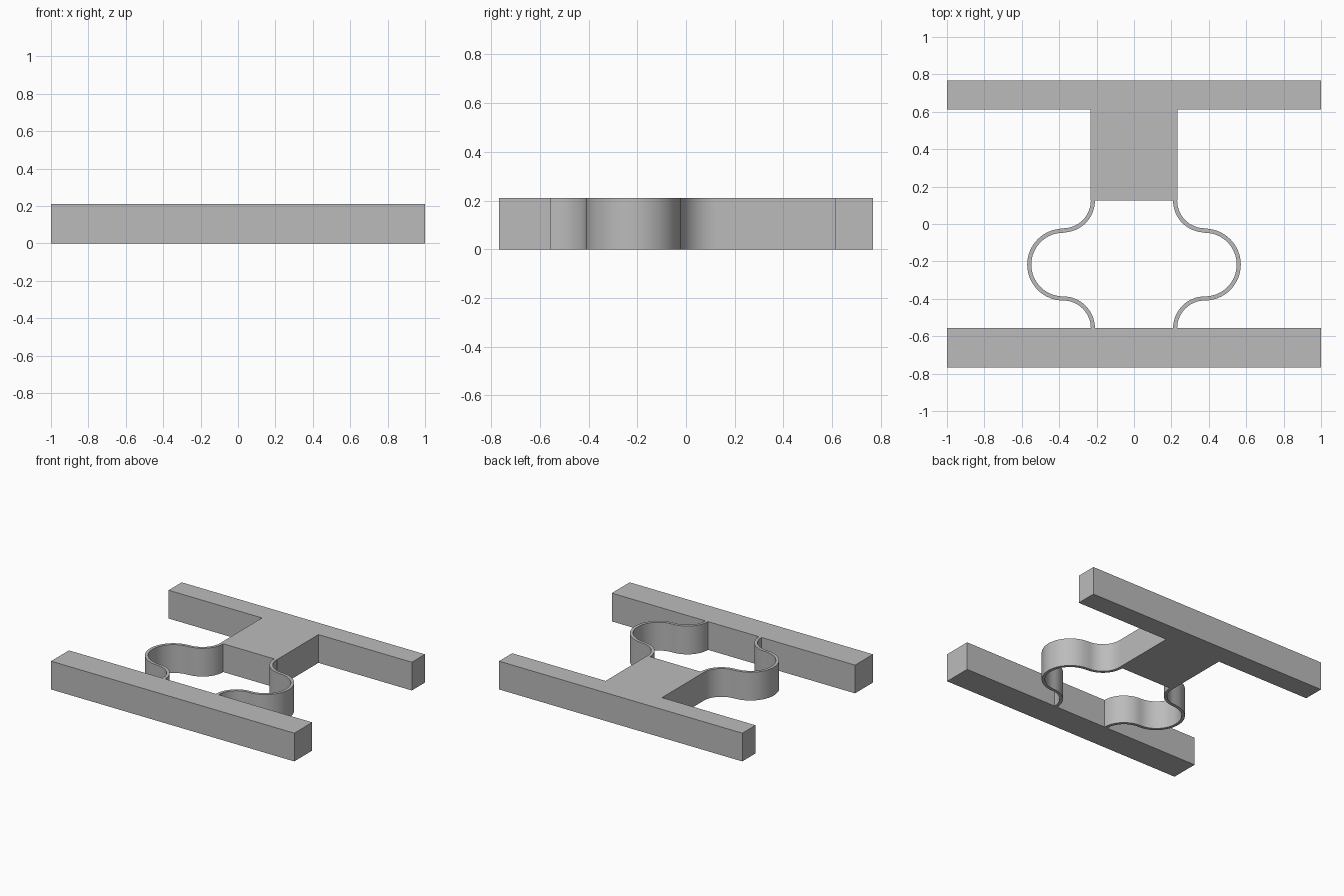
import bpy, bmesh, math

if "Cube" in bpy.data.objects:
    bpy.data.objects.remove(bpy.data.objects["Cube"])

HEIGHT = 0.21
WALL = 0.022

grey = bpy.data.materials.new("grey")
grey.diffuse_color = (0.5, 0.5, 0.5, 1)
grey.use_nodes = True
grey.node_tree.nodes["Principled BSDF"].inputs["Base Color"].default_value = grey.diffuse_color


def extrude_outline(name, points):
    """Stand a closed plan outline up to the full height."""
    mesh = bpy.data.meshes.new(name)
    obj = bpy.data.objects.new(name, mesh)
    bpy.context.collection.objects.link(obj)
    bm = bmesh.new()
    face = bm.faces.new([bm.verts.new((x, y, 0)) for x, y in points])
    top = bmesh.ops.extrude_face_region(bm, geom=[face], use_keep_orig=True)
    verts = [v for v in top["geom"] if isinstance(v, bmesh.types.BMVert)]
    bmesh.ops.translate(bm, verts=verts, vec=(0, 0, HEIGHT))
    bmesh.ops.recalc_face_normals(bm, faces=bm.faces)
    bm.to_mesh(mesh)
    bm.free()
    mesh.materials.append(grey)
    return obj


def arc(cx, cy, r, start, end, steps):
    """Points along an arc, angles in degrees."""
    angles = [math.radians(start + (end - start) * i / steps) for i in range(steps + 1)]
    return [(cx + r * math.cos(a), cy + r * math.sin(a)) for a in angles]


def strap_edge(offset):
    """One edge of the S-curved strap, offset from its centre line."""
    small, large, cx = 0.159 - offset, 0.181 + offset, 0.379
    return (arc(cx, 0.125, small, 180, 270, 16)
            + arc(cx, -0.217, large, 90, -90, 32)[1 if offset == 0 else 0:]
            + arc(cx, -0.557, small, 90, 180, 16))


# Front bar
extrude_outline("front_bar", [(-1, -0.767), (1, -0.767), (1, -0.557), (-1, -0.557)])

# Rear bar and its central stem as one T-shaped block
extrude_outline("rear_bar_with_stem", [
    (-1, 0.767), (-1, 0.613), (-0.232, 0.613), (-0.232, 0.125),
    (0.232, 0.125), (0.232, 0.613), (1, 0.613), (1, 0.767)])

# Thin curved straps joining the stem to the front bar
for name, side in (("right_strap", 1), ("left_strap", -1)):
    outline = strap_edge(WALL / 2) + strap_edge(-WALL / 2)[::-1]
    # drop the doubled points where neighbouring arcs meet
    clean = [p for i, p in enumerate(outline) if math.dist(p, outline[i - 1]) > 0.003]
    strap = extrude_outline(name, [(side * x, y) for x, y in clean])
    bpy.ops.object.select_all(action="DESELECT")
    strap.select_set(True)
    bpy.context.view_layer.objects.active = strap
    bpy.ops.object.shade_smooth_by_angle(angle=math.radians(30))
